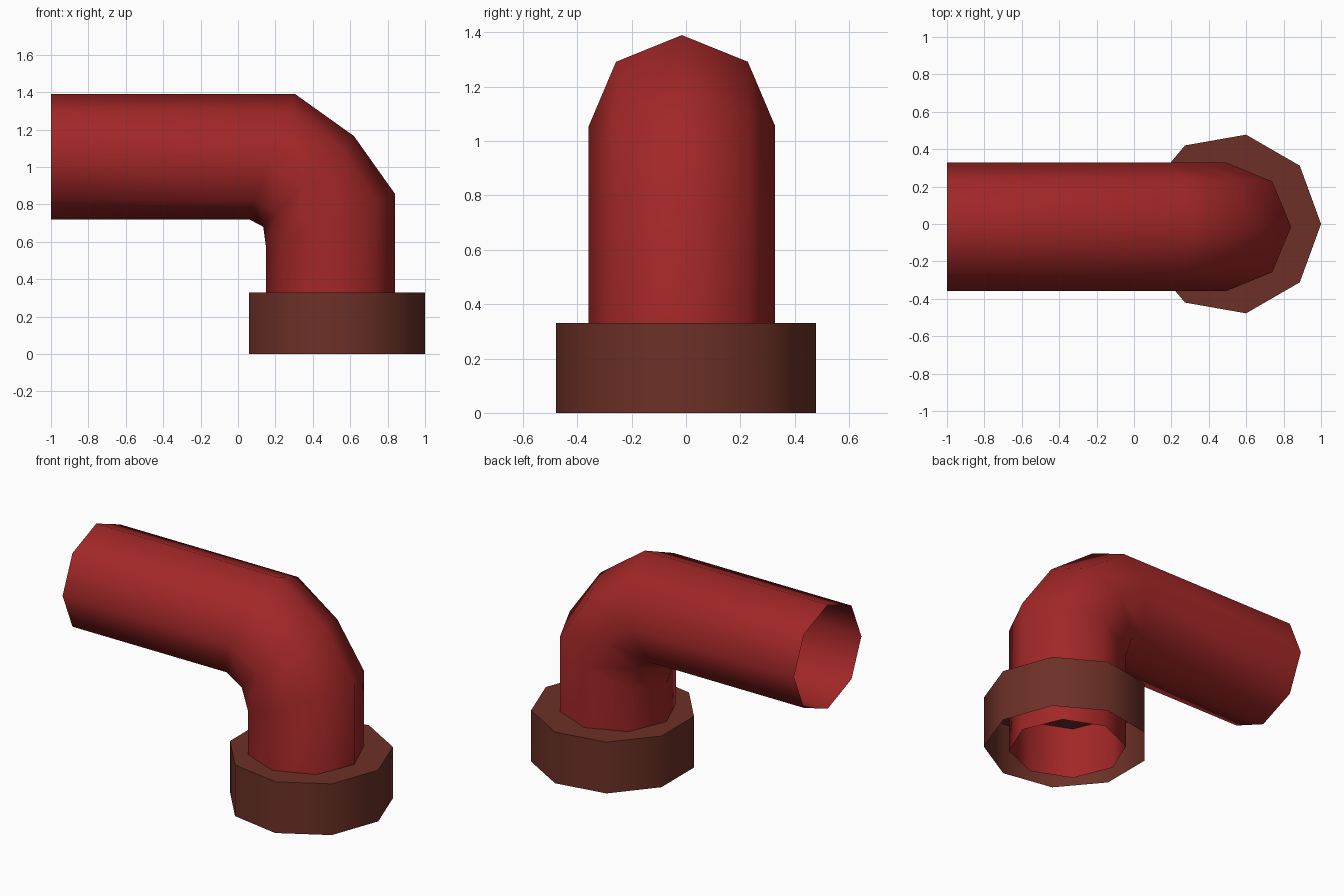
import bpy, bmesh, math
from mathutils import Vector

if "Cube" in bpy.data.objects:
    bpy.data.objects.remove(bpy.data.objects["Cube"])


def material(name, rgb):
    m = bpy.data.materials.new(name)
    m.diffuse_color = (*rgb, 1)
    m.use_nodes = True
    m.node_tree.nodes["Principled BSDF"].inputs["Base Color"].default_value = m.diffuse_color
    return m


def ring(bm, centre, axis_a, axis_b, sides):
    """Closed loop of vertices around centre, spanned by two half-axes."""
    c, a, b = Vector(centre), Vector(axis_a), Vector(axis_b)
    return [bm.verts.new(c + a * math.cos(t) + b * math.sin(t))
            for t in (2 * math.pi * i / sides for i in range(sides))]


def loft(name, sections, sides, mat, cap_end=False):
    """Skin a list of (centre, axis_a, axis_b) sections into a tube."""
    bm = bmesh.new()
    rings = [ring(bm, *s, sides) for s in sections]
    for r0, r1 in zip(rings, rings[1:]):
        for i in range(sides):
            j = (i + 1) % sides
            bm.faces.new((r0[i], r0[j], r1[j], r1[i]))
    if cap_end:
        bm.faces.new(rings[-1])
    me = bpy.data.meshes.new(name)
    bm.to_mesh(me)
    bm.free()
    me.materials.append(mat)
    ob = bpy.data.objects.new(name, me)
    bpy.context.collection.objects.link(ob)
    bpy.ops.object.select_all(action='DESELECT')
    ob.select_set(True)
    bpy.context.view_layer.objects.active = ob
    bpy.ops.object.shade_smooth_by_angle(angle=math.radians(50))
    return ob


red = material("pipe red", (0.36, 0.02, 0.02))
brown = material("collar brown", (0.15, 0.03, 0.02))

# Elbow pipe: (inner x, inner z), (outer x, outer z) of each octagonal section
profile = [
    ((0.15, 0.0), (0.84, 0.0)),
    ((0.15, 0.57), (0.84, 0.855)),
    ((0.135, 0.68), (0.62, 1.165)),
    ((0.06, 0.72), (0.305, 1.39)),
    ((-1.0, 0.72), (-1.0, 1.39)),
]
sections = []
for (xi, zi), (xo, zo) in profile:
    sections.append((((xi + xo) / 2, -0.015, (zi + zo) / 2),
                     ((xo - xi) / 2, 0, (zo - zi) / 2),
                     (0, 0.343, 0)))
loft("elbow_pipe", sections, 8, red)

# Collar: nine-sided, closed on top, open underneath
R = 0.485
loft("base_collar",
     [((0.515, 0, z), (R, 0, 0), (0, R, 0)) for z in (0, 0.33)],
     9, brown, cap_end=True)
